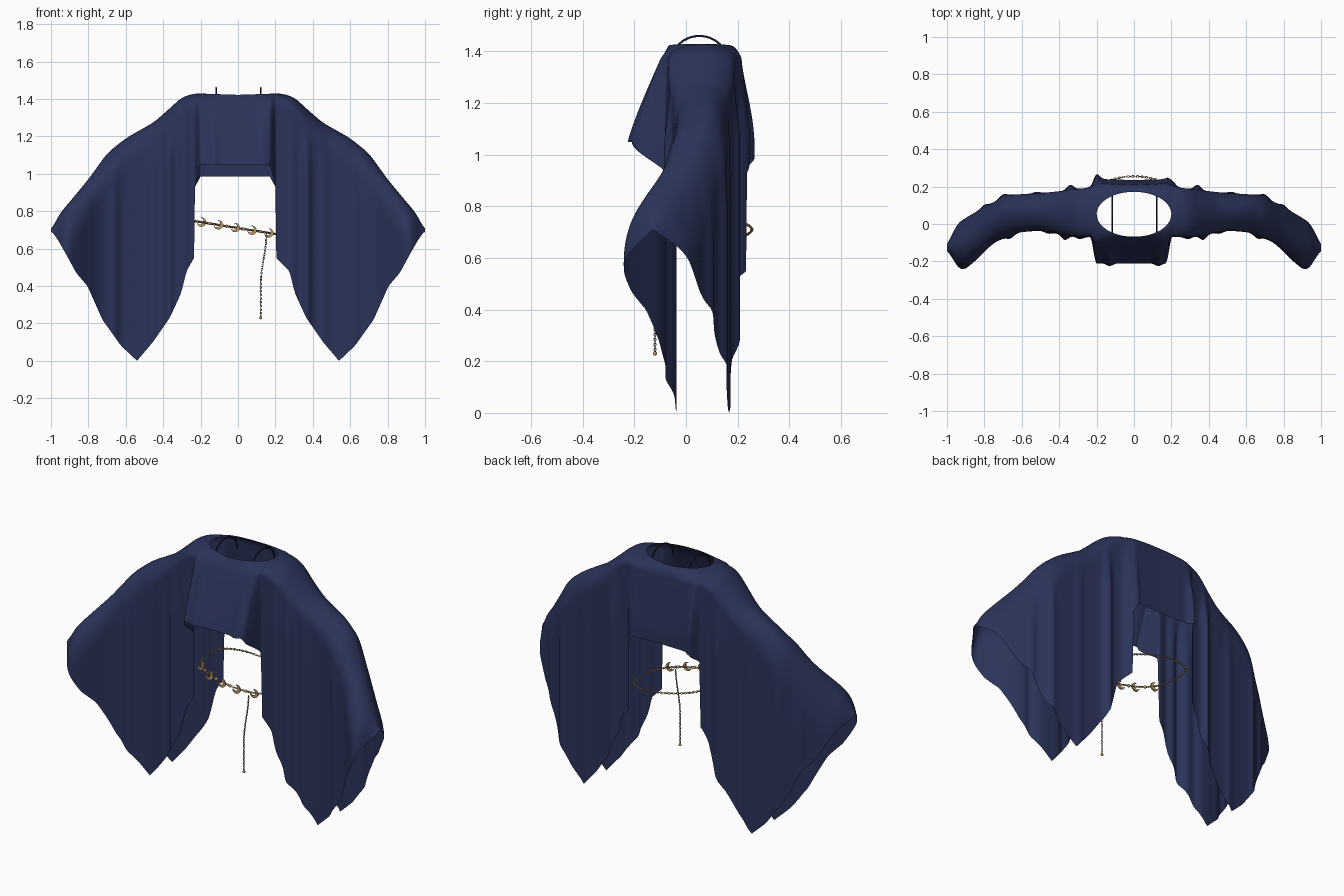
import bpy, bmesh, math
from mathutils import Vector, Matrix

cube = bpy.data.objects.get("Cube")
if cube:
    bpy.data.objects.remove(cube)


def material(name, color):
    m = bpy.data.materials.new(name)
    m.use_nodes = True
    m.diffuse_color = (*color, 1)
    m.node_tree.nodes["Principled BSDF"].inputs["Base Color"].default_value = (*color, 1)
    return m


NAVY = material("navy cloth", (0.024, 0.034, 0.102))
DARK = material("dark strap", (0.012, 0.015, 0.04))
GOLD = material("gold", (0.52, 0.33, 0.14))
BRASS = material("dull brass", (0.28, 0.22, 0.13))


def finish(bm, name, mat, smooth=True):
    mesh = bpy.data.meshes.new(name)
    bm.to_mesh(mesh)
    bm.free()
    mesh.materials.append(mat)
    for p in mesh.polygons:
        p.use_smooth = smooth
    ob = bpy.data.objects.new(name, mesh)
    bpy.context.collection.objects.link(ob)
    return ob


def lerp(knots, x):
    if x <= knots[0][0]:
        return knots[0][1]
    for (a, p), (b, q) in zip(knots, knots[1:]):
        if x <= b:
            return p + (q - p) * (x - a) / (b - a)
    return knots[-1][1]


def soft(knots, x, w=0.025):
    return sum(lerp(knots, x + w * k / 2) for k in range(-2, 3)) / 5


def smoothstep(a, b, x):
    t = max(0, min(1, (x - a) / (b - a)))
    return t * t * (3 - 2 * t)


# ---- draped garment: shoulder ridge, hem, and depth of both panels along x
RIDGE = [(0, 1.422), (.23, 1.43), (.3, 1.41), (.37, 1.345), (.45, 1.275), (.6, 1.19),
         (.7, 1.11), (.8, .97), (.9, .85), (.96, .78), (1, .69)]
HEM = [(.06, .48), (.09, .36), (.15, .23), (.24, .1), (.325, 0), (.41, .08),
       (.51, .22), (.59, .4), (.65, .47), (.71, .58), (.75, .65), (.78, .69)]
MIDDLE = [(0, .05), (.3, .06), (.6, .08), (.7, .06), (.8, 0), (.9, -.09), (1, -.13)]
FRONT = [(0, -.07), (.3, -.07), (.5, -.035), (.62, -.045), (.75, -.1), (.85, -.2),
         (.92, -.255), (1, -.17)]
BACK = [(0, .205), (.18, .21), (.24, .195), (.35, .18), (.5, .165), (.68, .155),
        (.78, .1), (.88, .045), (.95, 0), (1, -.08)]
ROUND = [(0, .06), (.25, .06), (.6, .14), (.9, .25)]
# hanging folds: distance from the centre, depth
FRONT_FOLDS = [(.13, .015), (.29, .012), (.37, .028), (.46, .01), (.66, .016)]
BACK_FOLDS = [(.2, .03), (.34, .028), (.52, .008), (.7, .015), (.8, .014)]


def hem_height(x, inner, is_front):
    centre = 1.05 if is_front else .985
    sleeve = [(inner - .035, centre), (inner - .005, .93), (inner, .55)]
    return lerp(sleeve + [(.215 + k, z) for k, z in HEM], x)


def sheet_point(x, t, is_front):
    a = abs(x)
    inner = .235 if x < 0 else .205
    top = soft(RIDGE, a)
    bottom = min(top, hem_height(a, inner, is_front))
    z = top + (bottom - top) * t ** 1.7
    drop = top - z
    sign = -1 if is_front else 1
    # neckline
    start = soft(MIDDLE, a)
    if a < .2:
        start = .052 + sign * .12 * math.sqrt(1 - (a / .2) ** 2)
    # chest panel flares away from the body
    chest = 1 - smoothstep(inner - .035, inner, a)
    flare = (.14 if is_front else .03) * min(1, drop / .37) ** .85 * chest
    fold = sum(d * math.exp(-((a - p) / .025) ** 2)
               for p, d in (FRONT_FOLDS if is_front else BACK_FOLDS))
    fold *= smoothstep(.02, .35, drop)
    target = soft(FRONT if is_front else BACK, a) + sign * (flare + fold)
    s = min(1, drop / soft(ROUND, a))
    y = start + (target - start) * math.sqrt(1 - (1 - s) ** 2)
    return Vector((x, y, z))


half = [i / 100 for i in range(101)] + [.195, .202, .205, .215, .225, .235]
columns = sorted(set(half) | {-x for x in half})
ROWS = 36
bm = bmesh.new()
for is_front in (True, False):
    grid = [[bm.verts.new(sheet_point(x, r / ROWS, is_front)) for r in range(ROWS + 1)]
            for x in columns]
    for c in range(len(columns) - 1):
        for r in range(ROWS):
            quad = [grid[c][r], grid[c][r + 1], grid[c + 1][r + 1], grid[c + 1][r]]
            bm.faces.new(quad if is_front else quad[::-1])
bmesh.ops.remove_doubles(bm, verts=bm.verts, dist=.0004)
finish(bm, "draped_garment", NAVY)


# ---- neck straps
def tube(name, points, radius, mat):
    cu = bpy.data.curves.new(name, "CURVE")
    cu.dimensions = "3D"
    cu.bevel_depth = radius
    cu.bevel_resolution = 2
    sp = cu.splines.new("POLY")
    sp.points.add(len(points) - 1)
    for p, co in zip(sp.points, points):
        p.co = (*co, 1)
    cu.materials.append(mat)
    ob = bpy.data.objects.new(name, cu)
    bpy.context.collection.objects.link(ob)


for side, x in (("left", .122), ("right", -.117)):
    arc = [(x, .052 - .11 * math.cos(math.pi * i / 16),
            1.355 + .105 * math.sin(math.pi * i / 16)) for i in range(17)]
    tube(side + "_neck_strap", arc, .004, DARK)


# ---- chains made of alternating links
def add_link(bm, centre, direction, turn, size):
    rot = direction.to_track_quat("X", "Z").to_matrix().to_4x4()
    mat = Matrix.Translation(centre) @ rot @ Matrix.Rotation(turn, 4, "X")
    rings = []
    for i in range(8):
        u = math.tau * i / 8
        ring = []
        for j in range(4):
            v = math.tau * j / 4
            w = .6 * size + .25 * size * math.cos(v)
            ring.append(bm.verts.new(mat @ Vector((1.4 * w * math.cos(u), w * math.sin(u),
                                                   .25 * size * math.sin(v)))))
        rings.append(ring)
    for i in range(8):
        p, q = rings[i], rings[(i + 1) % 8]
        for j in range(4):
            k = (j + 1) % 4
            bm.faces.new((p[j], q[j], q[k], p[k]))


def chain(name, path, count, size, mat):
    bm = bmesh.new()
    for i in range(count):
        a, b = path(i / count), path((i + 1) / count)
        add_link(bm, (a + b) / 2, b - a, (i % 2) * math.pi / 2, size)
    finish(bm, name, mat)


def belt(t):
    u = math.tau * t
    x = .235 * math.cos(u)
    y = math.copysign(abs(math.sin(u)) ** .7, math.sin(u))
    return Vector((x, .068 + .187 * y, .71 - .16 * x))


def tail(t):
    sway = .03 * (1 - smoothstep(0, .6, t))
    return Vector((.122 + sway, -.12, .68 - .45 * t))


chain("belt_chain", belt, 120, .008, GOLD)
chain("hanging_chain", tail, 46, .007, BRASS)


# ---- crescent and bead ornaments along the belt front
def belt_front(x):
    return belt(1 - math.acos(x / .235) / math.tau)


def crescent(name, centre):
    bm = bmesh.new()
    pairs = []
    for i in range(17):
        f = i / 8 - 1
        ang = math.radians(-35 + 135 * f)
        ray = Vector((math.cos(ang), 0, math.sin(ang)))
        width = .001 + .017 * math.cos(f * math.pi / 2)
        pairs.append([bm.verts.new(centre + ray * r) for r in (.025, .025 - width)])
    for p, q in zip(pairs, pairs[1:]):
        bm.faces.new((p[0], q[0], q[1], p[1]))
    ob = finish(bm, name, GOLD, False)
    mod = ob.modifiers.new("thickness", "SOLIDIFY")
    mod.thickness = .008
    mod.offset = 0


def bead(name, centre, radius):
    bm = bmesh.new()
    bmesh.ops.create_icosphere(bm, subdivisions=2, radius=radius,
                               matrix=Matrix.Translation(centre))
    finish(bm, name, GOLD)


for i in range(5):
    x = -.195 + .09 * i
    crescent(f"crescent_{i + 1}", belt_front(x) + Vector((0, -.008, 0)))
    if i < 4:
        bead(f"belt_bead_{i + 1}", belt_front(x + .045), .009)
bead("chain_end_bead", tail(1), .008)
